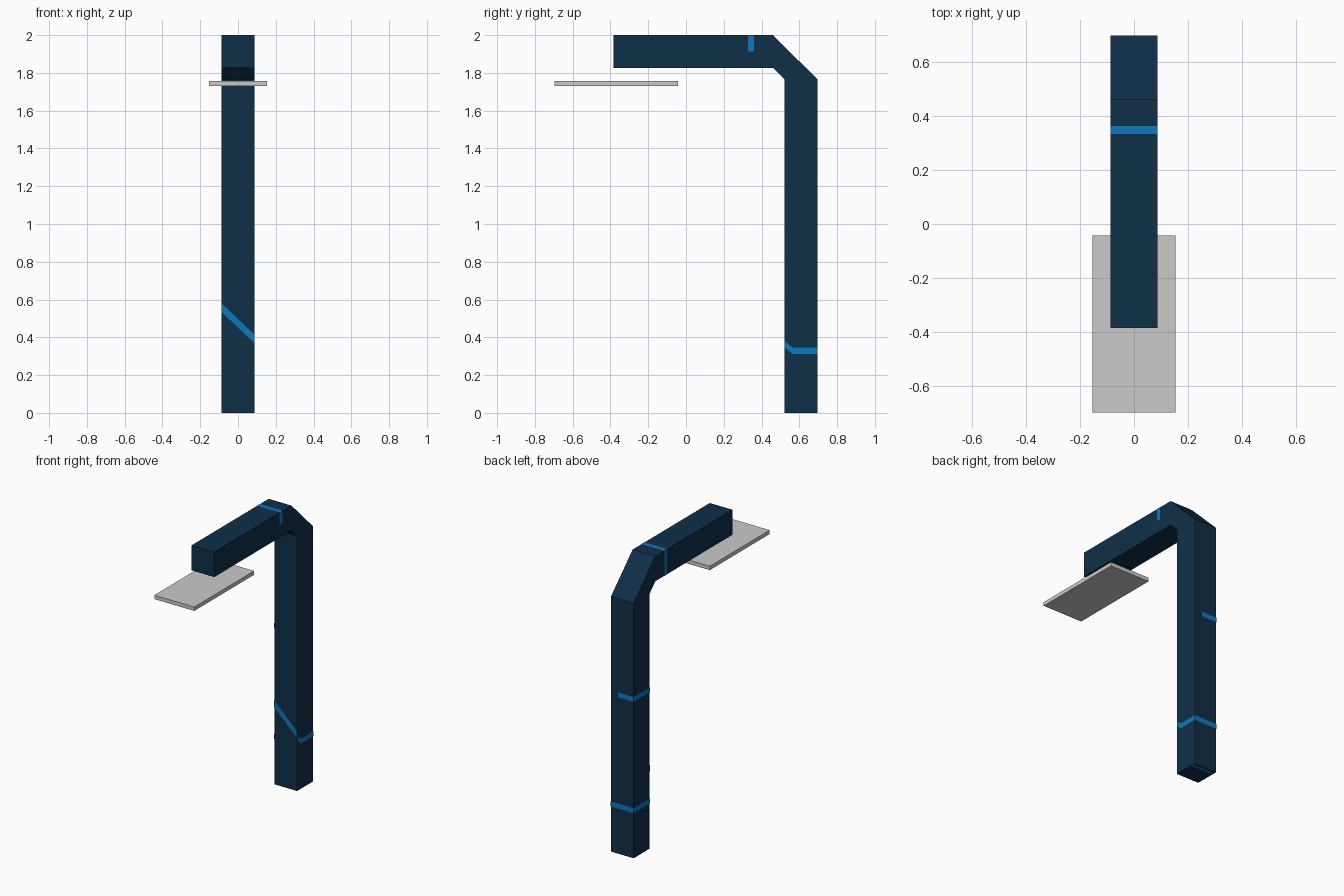
import bpy, bmesh

if "Cube" in bpy.data.objects:
    bpy.data.objects.remove(bpy.data.objects["Cube"])


def material(name, rgb):
    m = bpy.data.materials.new(name)
    m.diffuse_color = (*rgb, 1)
    m.use_nodes = True
    m.node_tree.nodes["Principled BSDF"].inputs["Base Color"].default_value = m.diffuse_color
    return m


navy = material("navy_paint", (0.0046, 0.028, 0.064))
blue = material("bright_blue", (0.004, 0.188, 0.52))
grey = material("light_grey", (0.59, 0.59, 0.59))


def finish(name, bm, mat):
    mesh = bpy.data.meshes.new(name)
    bm.to_mesh(mesh)
    bm.free()
    mesh.materials.append(mat)
    obj = bpy.data.objects.new(name, mesh)
    bpy.context.collection.objects.link(obj)
    return obj


def prism(name, profile, half_width, mat):
    """Extrude a (y, z) profile across x."""
    bm = bmesh.new()
    face = bm.faces.new([bm.verts.new((-half_width, y, z)) for y, z in profile])
    new = bmesh.ops.extrude_face_region(bm, geom=[face])["geom"]
    verts = [v for v in new if isinstance(v, bmesh.types.BMVert)]
    bmesh.ops.translate(bm, verts=verts, vec=(2 * half_width, 0, 0))
    bmesh.ops.recalc_face_normals(bm, faces=bm.faces)
    return finish(name, bm, mat)


W = 0.087            # half width of the square post
YF, YB = 0.522, 0.697  # front and back of the upright
ZA = 1.827           # underside of the arm
E = 0.0015           # lift of painted stripes

# Post: upright, mitred bend and arm in one bent profile
prism("post_and_arm", [(YF, 0), (YB, 0), (YB, 1.765), (0.46, 2), (-0.384, 2),
                       (-0.384, ZA), (0.46, ZA), (YF, 1.765)], W, navy)

# Floating panel under the arm tip
prism("hanging_panel", [(-0.697, 1.73), (-0.042, 1.73), (-0.042, 1.757),
                        (-0.697, 1.757)], 0.153, grey)


def stripe(name, path, side, width, sideways=False):
    """Flat ribbon on one post face; path is 3D points, width along z or y."""
    d = (0, width / 2, 0) if sideways else (0, 0, width / 2)
    bm = bmesh.new()
    pairs = []
    for p in path:
        q = [a + E * s for a, s in zip(p, side)]
        pairs.append([bm.verts.new([a + k * b for a, b in zip(q, d)]) for k in (-1, 1)])
    for a, b in zip(pairs, pairs[1:]):
        f = bm.faces.new((a[0], b[0], b[1], a[1]))
        f.normal_update()
        if sum(n * s for n, s in zip(f.normal, side)) < 0:
            f.normal_flip()
    return finish(name, bm, blue)


FRONT, BACK, RIGHT, LEFT = (0, -1, 0), (0, 1, 0), (1, 0, 0), (-1, 0, 0)
TOP, BOTTOM = (0, 0, 1), (0, 0, -1)

# Stripe winding round the upright
stripe("front_stripe", [(-W, YF, 0.557), (W, YF, 0.392)], FRONT, 0.046)
stripe("right_stripe", [(W, YF, 0.364), (W, 0.562, 0.33), (W, YB, 0.33)], RIGHT, 0.034)
stripe("back_low_stripe", [(-W, YB, 0.33), (W, YB, 0.33)], BACK, 0.034)
stripe("left_low_stripe", [(-W, YF, 0.33), (-W, YB, 0.33)], LEFT, 0.034)
stripe("back_high_stripe", [(-W, YB, 1.1), (0.03, YB, 1.1)], BACK, 0.034)
stripe("left_high_stripe", [(-W, YF, 1.1), (-W, YB, 1.1)], LEFT, 0.034)
stripe("base_stripe", [(-W, 0.67, 0), (W, 0.67, 0)], BOTTOM, 0.02, True)

# Stripe over the arm
stripe("arm_top_stripe", [(-W, 0.348, 2), (W, 0.348, 2)], TOP, 0.03, True)
stripe("arm_right_stripe", [(W, 0.344, 1.913), (W, 0.344, 2)], RIGHT, 0.03, True)
stripe("arm_left_stripe", [(-W, 0.348, ZA), (-W, 0.348, 2)], LEFT, 0.03, True)
